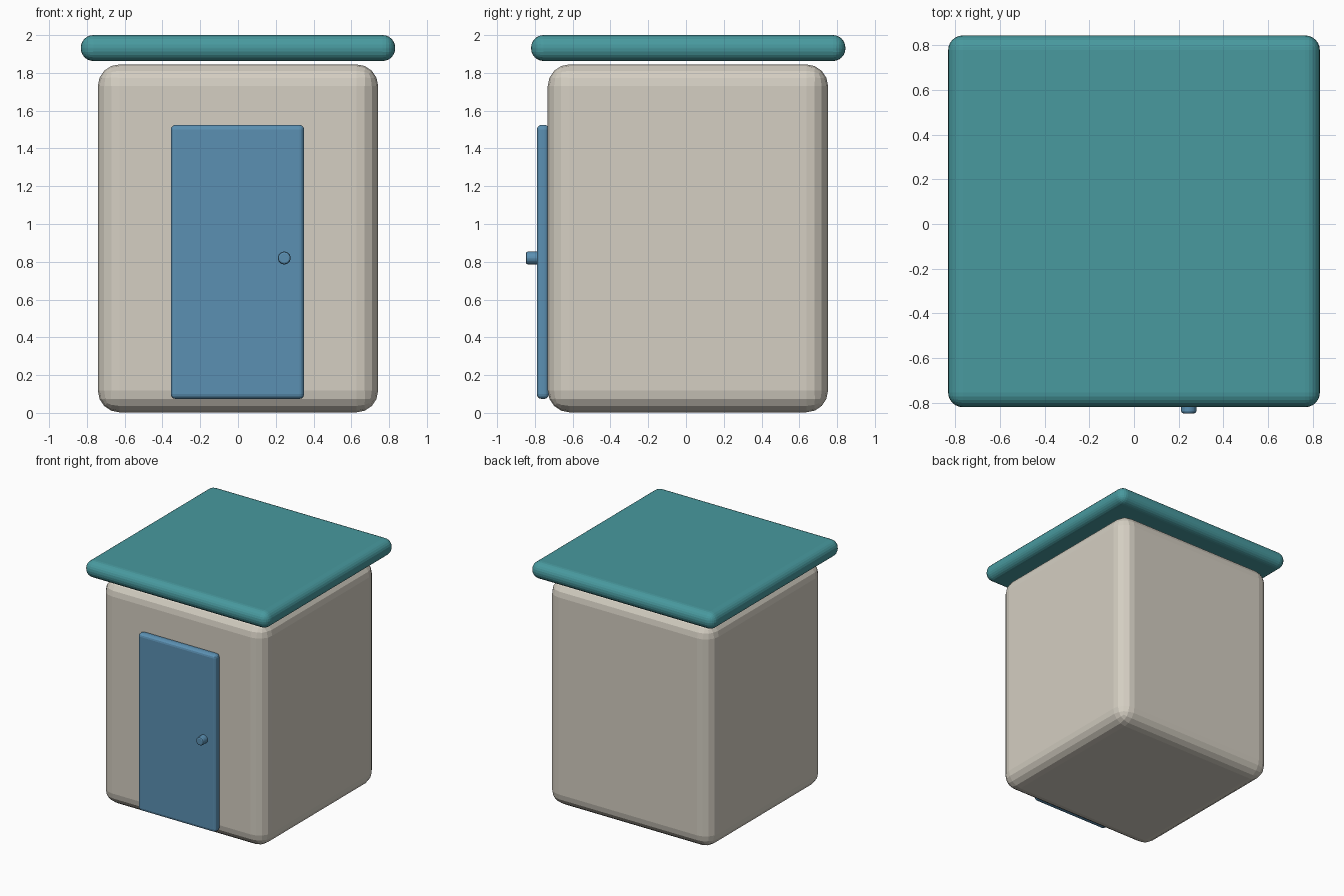
import bpy
import math

cube = bpy.data.objects.get("Cube")
if cube:
    bpy.data.objects.remove(cube, do_unlink=True)


def make_material(name, rgb):
    mat = bpy.data.materials.new(name)
    mat.use_nodes = True
    mat.diffuse_color = (*rgb, 1)
    mat.node_tree.nodes["Principled BSDF"].inputs["Base Color"].default_value = (*rgb, 1)
    return mat


def finish(obj, name, mat, radius, segments):
    """Name, colour and round the edges of a part."""
    obj.name = name
    obj.data.materials.append(mat)
    bevel = obj.modifiers.new("rounded_edges", "BEVEL")
    bevel.width = radius
    bevel.segments = segments
    bevel.limit_method = "ANGLE"
    bevel.angle_limit = math.radians(40)
    return obj


def rounded_box(name, low, high, mat, radius, segments):
    centre = [(a + b) / 2 for a, b in zip(low, high)]
    bpy.ops.mesh.primitive_cube_add(size=1, location=centre)
    obj = bpy.context.object
    obj.scale = [b - a for a, b in zip(low, high)]
    bpy.ops.object.transform_apply(location=False, rotation=False, scale=True)
    return finish(obj, name, mat, radius, segments)


plaster = make_material("warm_plaster", (0.66, 0.62, 0.54))
teal = make_material("teal_roof", (0.065, 0.32, 0.345))
blue = make_material("blue_door", (0.105, 0.28, 0.45))

# Rounded hut body
rounded_box("body", (-0.742, -0.732, 0.003), (0.742, 0.752, 1.845), plaster, 0.115, 4)

# Flat slab roof with half-round rim, floating just above the body
rounded_box("roof", (-0.832, -0.82, 1.863), (0.832, 0.844, 2.0), teal, 0.066, 6)

# Door panel
rounded_box("door", (-0.356, -0.79, 0.074), (0.35, -0.725, 1.525), blue, 0.025, 3)

# Door knob, a short peg pointing forward
bpy.ops.mesh.primitive_cylinder_add(
    vertices=24, radius=0.034, depth=0.08,
    location=(0.245, -0.808, 0.82), rotation=(math.pi / 2, 0, 0))
finish(bpy.context.object, "door_knob", blue, 0.01, 2)
